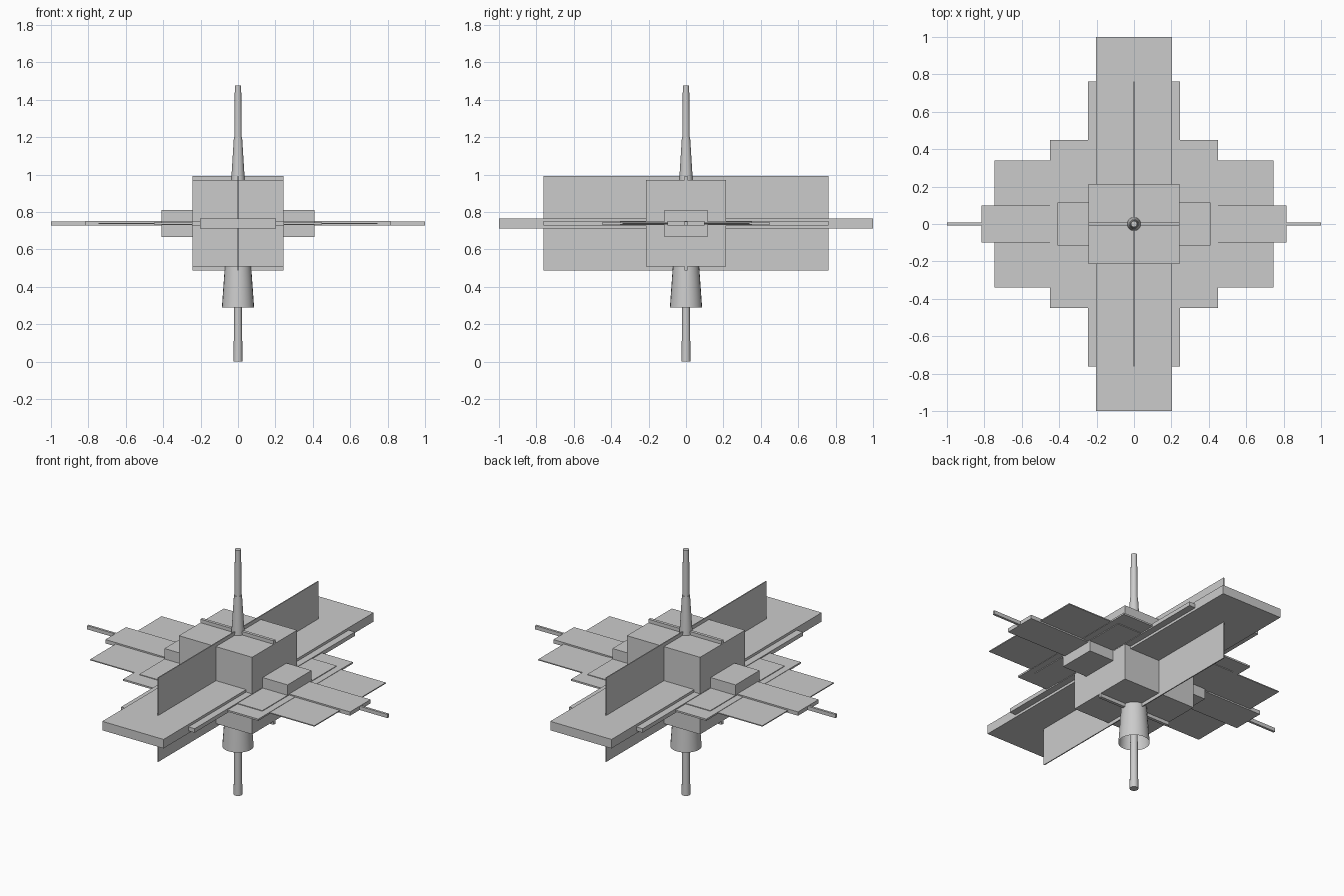
import bpy, bmesh, math

if "Cube" in bpy.data.objects:
    bpy.data.objects.remove(bpy.data.objects["Cube"])

C = 0.739  # height of the common mid plane


def box(name, hx, hy, hz, z=C):
    """Box centred on the vertical axis, given half sizes."""
    bm = bmesh.new()
    bmesh.ops.create_cube(bm, size=2)
    bmesh.ops.scale(bm, vec=(hx, hy, hz), verts=bm.verts)
    bmesh.ops.translate(bm, vec=(0, 0, z), verts=bm.verts)
    return finish(name, bm)


def taper(name, z0, r0, z1, r1, capped=True, sides=24):
    """Tapered tube or rod standing on the vertical axis."""
    bm = bmesh.new()
    bmesh.ops.create_cone(bm, cap_ends=capped, segments=sides,
                          radius1=r0, radius2=r1, depth=z1 - z0)
    bmesh.ops.translate(bm, vec=(0, 0, (z0 + z1) / 2), verts=bm.verts)
    ob = finish(name, bm)
    bpy.context.view_layer.objects.active = ob
    ob.select_set(True)
    bpy.ops.object.shade_smooth_by_angle(angle=math.radians(40))
    ob.select_set(False)
    return ob


def finish(name, bm):
    me = bpy.data.meshes.new(name)
    bm.to_mesh(me)
    bm.free()
    ob = bpy.data.objects.new(name, me)
    bpy.context.collection.objects.link(ob)
    return ob


# Central hull and side blocks
box("hull", 0.244, 0.214, 0.232)
box("side_block", 0.41, 0.114, 0.072)

# Long main wing with its thinner underlay
box("main_wing", 0.204, 1.0, 0.027)
box("wing_underlay", 0.245, 0.763, 0.012)

# Upright fins crossing at the axis
box("long_fin", 0.003, 0.763, 0.253)
box("cross_fin", 0.2435, 0.009, 0.253)

# Layered side panels
box("side_strip", 0.815, 0.098, 0.0115)
box("side_spar", 1.0, 0.007, 0.0112)
box("outer_panel", 0.747, 0.34, 0.003)
box("middle_panel", 0.45, 0.45, 0.005)
box("inner_panel", 0.41, 0.354, 0.009)

# Mast above
taper("mast_base", 0.96, 0.037, 1.2, 0.022)
taper("mast", 1.19, 0.020, 1.475, 0.017)

# Open skirt and probe below
taper("lower_skirt", 0.29, 0.086, 0.515, 0.070, capped=False)
taper("lower_probe", 0.0, 0.024, 0.515, 0.018)
